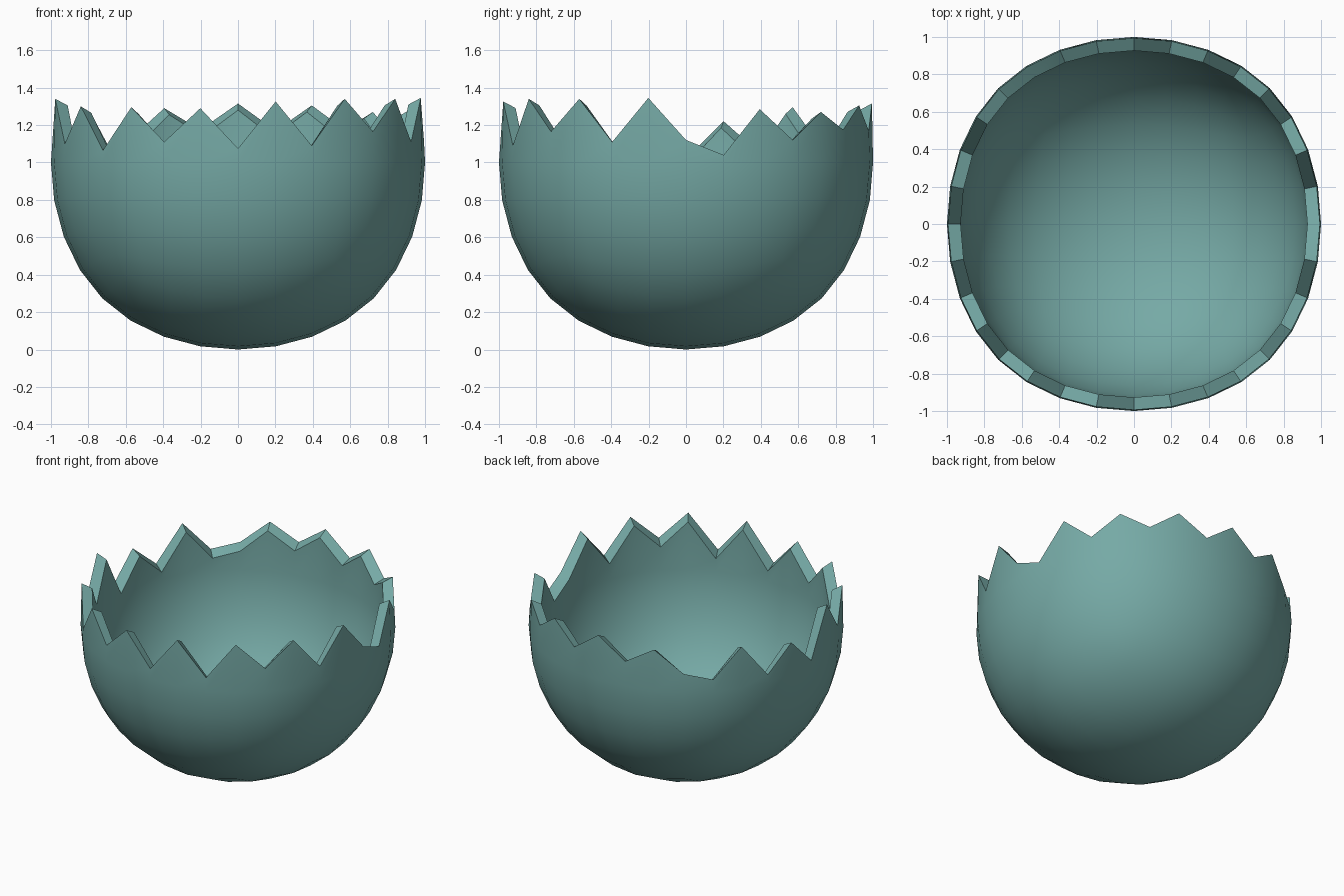
import bpy, bmesh, math

if "Cube" in bpy.data.objects:
    bpy.data.objects.remove(bpy.data.objects["Cube"])

# Heights of the broken rim, counter-clockwise from +x
RIM = [1.12, 1.04, 1.285, 1.12, 1.27, 1.175, 1.305, 1.17,
       1.315, 1.175, 1.29, 1.13, 1.085, 1.295, 1.05, 1.22,
       1.02, 1.34, 1.10, 1.30, 1.065, 1.295, 1.11, 1.29,
       1.075, 1.326, 1.09, 1.34, 1.165, 1.34, 1.11, 1.345]
INNER = 0.927   # inner shell scale
DROP = 0.035    # inner rim sits slightly lower

# Round form: subdivided cube
bpy.ops.mesh.primitive_cube_add(size=2)
shell = bpy.context.object
shell.name = shell.data.name = "broken_shell"
sub = shell.modifiers.new("round", 'SUBSURF')
sub.levels = sub.render_levels = 3
bpy.ops.object.modifier_apply(modifier=sub.name)

# Keep the lower half, standing on z = 0
bm = bmesh.new()
bm.from_mesh(shell.data)
r = max(v.co.x for v in bm.verts)
for v in bm.verts:
    v.co /= r
top = [v for v in bm.verts if v.co.z > 0.01]
bmesh.ops.delete(bm, geom=top, context='VERTS')
for v in bm.verts:
    v.co.z += 1.0
outer_verts, outer_faces = list(bm.verts), list(bm.faces)
ring = [v for v in outer_verts if v.is_boundary]
ring.sort(key=lambda v: (math.atan2(v.co.y, v.co.x) + 0.01) % (2 * math.pi))
n = len(ring)

# Inner bowl: shrunken copy facing inward
inner = {}
for v in outer_verts:
    z = 1 + (v.co.z - 1) * INNER - (DROP if v in ring else 0)
    inner[v] = bm.verts.new((v.co.x * INNER, v.co.y * INNER, z))
for f in outer_faces:
    bm.faces.new([inner[v] for v in reversed(f.verts)])

# Jagged walls and the broken edge between them
rim_out = [bm.verts.new((v.co.x * 0.994, v.co.y * 0.994, RIM[i % 32])) for i, v in enumerate(ring)]
rim_in = [bm.verts.new((v.co.x * INNER, v.co.y * INNER, RIM[i % 32] - DROP)) for i, v in enumerate(ring)]
chain = [ring, rim_out, rim_in, [inner[v] for v in ring]]
for i in range(n):
    j = (i + 1) % n
    for a, b in zip(chain, chain[1:]):
        bm.faces.new((a[i], a[j], b[j], b[i]))
bmesh.ops.recalc_face_normals(bm, faces=bm.faces)
bm.to_mesh(shell.data)
bm.free()

# Single colour
mat = bpy.data.materials.new("dusty teal")
mat.diffuse_color = (0.18, 0.40, 0.38, 1)
mat.use_nodes = True
mat.node_tree.nodes["Principled BSDF"].inputs["Base Color"].default_value = mat.diffuse_color
shell.data.materials.clear()
shell.data.materials.append(mat)
bpy.ops.object.shade_smooth_by_angle(angle=math.radians(40))
